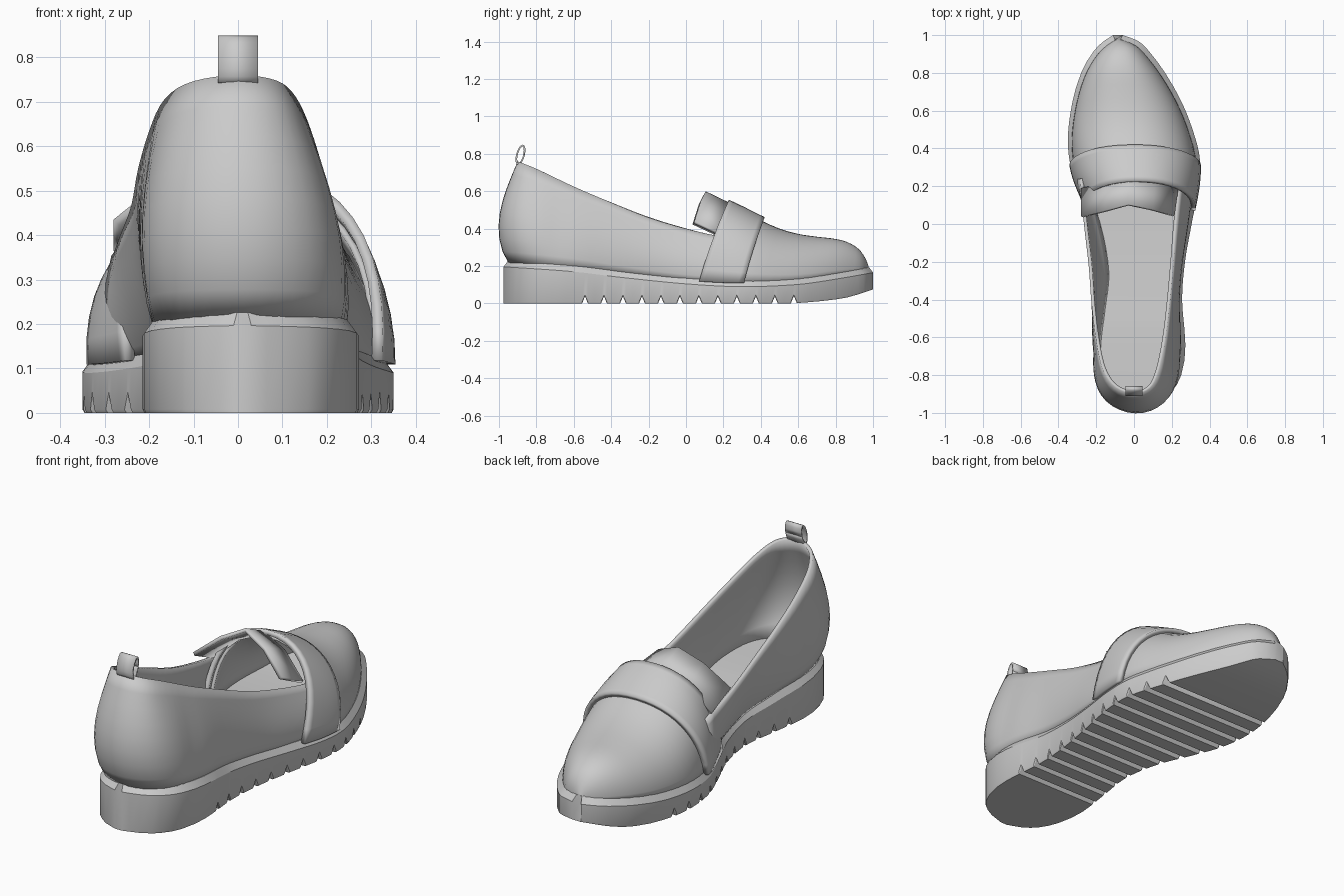
import bpy, bmesh, math
from mathutils import Vector

if "Cube" in bpy.data.objects:
    bpy.data.objects.remove(bpy.data.objects["Cube"])


def smooth(table, y):
    """Smooth interpolation through (y, value) pairs."""
    n = len(table)
    y = min(max(y, table[0][0]), table[-1][0])
    i = 0
    while i < n - 2 and y > table[i + 1][0]:
        i += 1

    def slope(k):
        a, b = table[max(k - 1, 0)], table[min(k + 1, n - 1)]
        return (b[1] - a[1]) / (b[0] - a[0])
    (y0, v0), (y1, v1) = table[i], table[i + 1]
    h = y1 - y0
    t = (y - y0) / h
    return (v0 * (1 + 2 * t) * (1 - t) ** 2 + slope(i) * h * t * (1 - t) ** 2
            + v1 * t * t * (3 - 2 * t) + slope(i + 1) * h * t * t * (t - 1))


def grid(name, rows, thick=0, offset=-1, ring=False, caps=False, ref=None, angle=35):
    """Skin rows of points; optional closed rows, end caps and thickness."""
    bm = bmesh.new()
    vs = [[bm.verts.new(p) for p in r] for r in rows]
    m = len(rows[0])
    for a, b in zip(vs, vs[1:]):
        for j in range(m if ring else m - 1):
            k = (j + 1) % m
            bm.faces.new((a[j], a[k], b[k], b[j]))
    if caps:
        bm.faces.new(vs[0])
        bm.faces.new(vs[-1])
    bmesh.ops.recalc_face_normals(bm, faces=bm.faces)
    if ref:  # make open sheets face away from the inside of the shoe
        bm.normal_update()
        out = sum(f.normal.dot(f.calc_center_median() - Vector(ref)) * f.calc_area() for f in bm.faces)
        if out < 0:
            bmesh.ops.reverse_faces(bm, faces=bm.faces)
    me = bpy.data.meshes.new(name)
    bm.to_mesh(me)
    bm.free()
    ob = bpy.data.objects.new(name, me)
    bpy.context.collection.objects.link(ob)
    if thick:
        mod = ob.modifiers.new("thickness", 'SOLIDIFY')
        mod.thickness, mod.offset = thick, offset
    bpy.context.view_layer.objects.active = ob
    ob.select_set(True)
    bpy.ops.object.shade_smooth_by_angle(angle=math.radians(angle))
    ob.select_set(False)
    return ob


# Plan outline and side profile of the shoe, as functions of y
RIGHT = [(-.975, .03), (-.95, .11), (-.9, .19), (-.8, .25), (-.65, .272), (-.4, .255), (-.2, .27),
         (0, .305), (.2, .343), (.35, .348), (.5, .31), (.65, .25), (.8, .165), (.92, .075),
         (.97, .02), (1, -.06)]
LEFT = [(-.975, -.01), (-.95, -.08), (-.9, -.145), (-.8, -.195), (-.65, -.215), (-.45, -.19),
        (-.25, -.165), (-.05, -.2), (.12, -.27), (.28, -.33), (.45, -.35), (.65, -.325),
        (.8, -.28), (.9, -.225), (.96, -.17), (1, -.11)]
WELT = [(-1, .228), (-.6, .2), (-.35, .17), (0, .135), (.3, .12), (.6, .132), (.8, .16), (1, .195)]
BOTTOM = [(-1, 0), (.4, 0), (.6, .003), (.85, .03), (1, .075)]
CREST = [(0, .61), (.22, .532), (.4, .445), (.5, .4), (.6, .372), (.7, .357), (.8, .345),
         (.87, .325), (.93, .285), (.965, .23), (.98, .185)]
TOPLINE = [(-.9, .76), (-.8, .72), (-.6, .625), (-.4, .54), (-.2, .46), (0, .4), (.18, .36), (.3, .35)]

# Sole: cross-sections lofted heel to toe, with V grooves in the tread
grooves = [-.54 + .1015 * k for k in range(12)]
lift = {}
for y in [-.975, -.965, -.95, -.925, -.9, -.85, -.8, -.72, -.64, .65, .72, .8, .86, .92, .95, .97, .985, 1]:
    lift[y] = 0
for g in grooves:
    lift[g - .016] = lift[g + .016] = lift[g + .05] = 0
    lift[g] = .038
rows = []
for y in sorted(lift):
    l, r = smooth(LEFT, y), smooth(RIGHT, y)
    b, t, inset = smooth(BOTTOM, y) + lift[y], smooth(WELT, y), min(.022, (r - l) * .2)
    rows.append([(l + inset * .2, y, b), (r - inset * .2, y, b), (r, y, b + .008), (r, y, t - .03),
                 (r - inset, y * .978, t), (l + inset, y * .978, t), (l, y, t - .03),
                 (l, y, b + .008)])
grid("sole", rows, ring=True, caps=True, angle=30)


# Vamp and saddle strap share one arched surface
def arch(y, a):
    ys = y / .98
    l, r = smooth(LEFT, ys) + .02, smooth(RIGHT, ys) - .02
    if l > r:
        l = r = (l + r) / 2
    base = smooth(WELT, y) - .012
    c, s = math.cos(a), math.sin(a)
    cx = (l + r) / 2
    return (cx + (r - l) / 2 * math.copysign(abs(c) ** .92, c), y,
            base + (smooth(CREST, y) - base) * s ** .95)


def arch_patch(y0, lean0, y1, lean1, nu, nv, ease=1):
    out = []
    for i in range(nu + 1):
        t = 1 - (1 - i / nu) ** ease
        row = []
        for j in range(nv + 1):
            a = math.pi * j / nv
            s = max(0, math.sin(a))
            a0, a1 = y0 + lean0 * s, y1 + lean1 * s
            row.append(arch(a0 + (a1 - a0) * t, min(a, math.pi)))
        out.append(row)
    return out


grid("vamp", arch_patch(.12, .13, .98, 0, 22, 24, 1.6), .015, ref=(0, .4, .1), angle=50)
grid("saddle_strap", arch_patch(.075, .145, .31, .1, 8, 24), .024, 1, ref=(0, .2, .1))

# Quarters: wall wrapping from the left throat around the heel to the right
WALL = [(-.28, .25, -.285, .24), (-.19, 0, -.265, 0), (-.145, -.25, -.24, -.22),
        (-.165, -.45, -.225, -.42), (-.19, -.65, -.2, -.62), (-.17, -.8, -.165, -.77),
        (-.11, -.9, -.1, -.865), (.015, -.945, 0, -.9), (.14, -.905, .085, -.87),
        (.22, -.8, .13, -.78), (.245, -.63, .165, -.62), (.23, -.4, .19, -.42),
        (.245, -.2, .21, -.2), (.28, 0, .225, 0), (.315, .25, .25, .24)]
cols = [[(i, w[k]) for i, w in enumerate(WALL)] for k in range(4)]
rows = []
N = 56
for i in range(N + 1):
    u = i / N * (len(WALL) - 1)
    bx, by, tx, ty = (smooth(c, u) for c in cols)
    d = Vector((smooth(cols[0], u + .05) - smooth(cols[0], u - .05),
                smooth(cols[1], u + .05) - smooth(cols[1], u - .05))).normalized()
    out = Vector((d.y, -d.x))
    bulge = .025 + .05 * min(1, max(0, (-by - .7) / .24))
    z0, z1 = smooth(WELT, by) - .015, smooth(TOPLINE, ty)
    row = []
    for j in range(9):
        t = j / 8
        k = bulge * math.sin(math.pi * t ** .8)
        row.append((bx + (tx - bx) * t + out.x * k, by + (ty - by) * t + out.y * k, z0 + (z1 - z0) * t))
    rows.append(row)
# drop the bulge direction if it points into the shoe
quarters = grid("quarters", rows, .018, ref=(.02, -.3, .4), angle=50)

# Tongue: roof-shaped flap rising behind the strap
back = [(-.28, .04, .435), (-.15, .073, .54), (-.03, .105, .6), (.1, .078, .545), (.215, .045, .44)]
front = [(-.28, .19, .365), (-.155, .22, .48), (-.03, .25, .53), (.11, .22, .485), (.235, .19, .37)]
grid("tongue", [back, front], .018, ref=(0, .15, .1))

# Heel pull loop
rows = []
for i in range(17):
    a = 2 * math.pi * i / 16
    py, pz = .024 * math.cos(a), .054 * math.sin(a)
    y, z = -.885 + py + .22 * pz, .795 + pz
    rows.append([(-.045, y, z), (.045, y, z)])
grid("pull_loop", rows, .009, ref=(0, -.885, .795))
